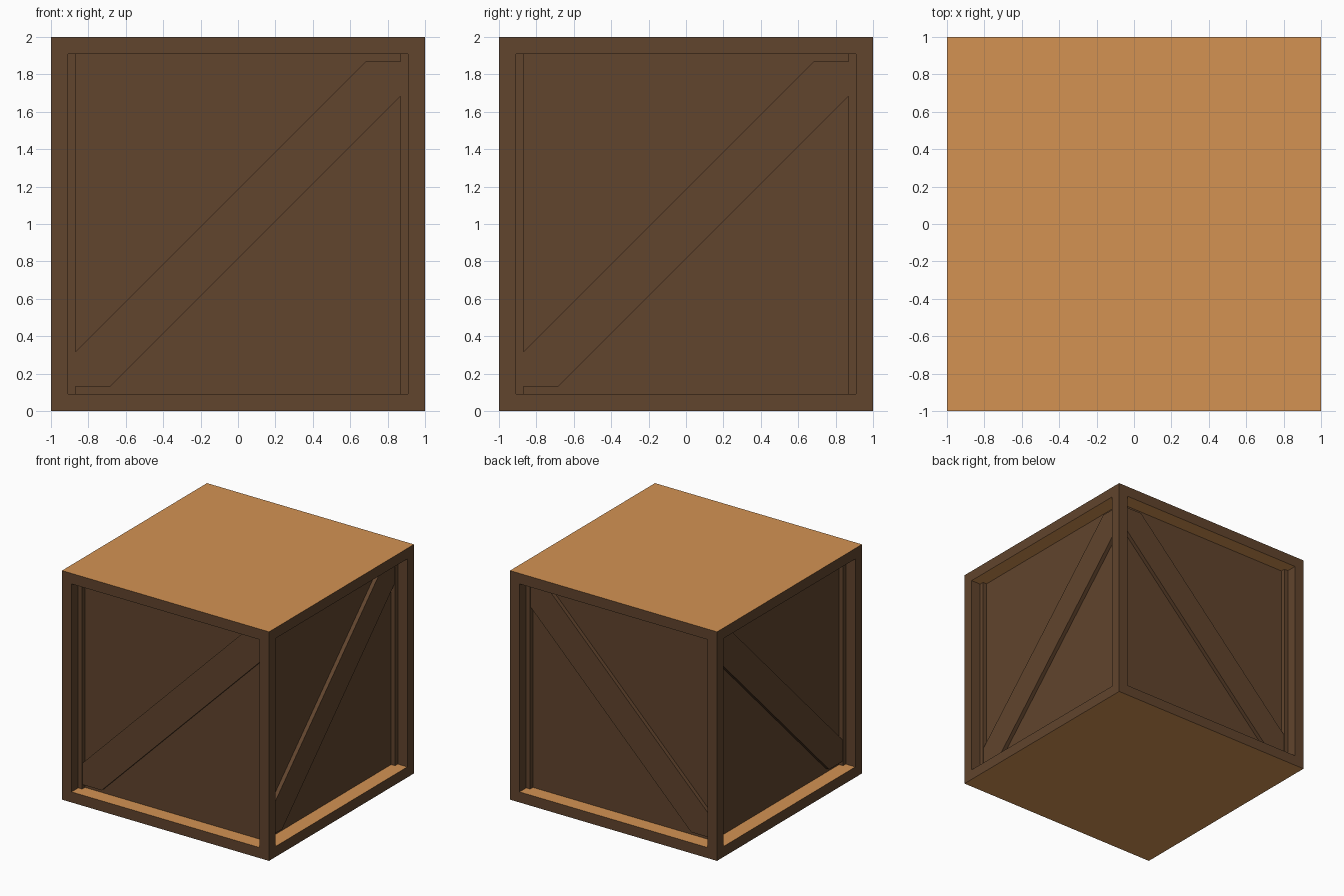
import bpy, bmesh

if "Cube" in bpy.data.objects:
    bpy.data.objects.remove(bpy.data.objects["Cube"])

HALF = 1.0      # half size of the crate
FRAME = 0.13    # frame width and panel recess
INNER = HALF - FRAME
BRACE = 0.035   # brace thickness
CUT = 0.683     # where brace edges meet the frame


def material(name, rgb):
    m = bpy.data.materials.new(name)
    m.diffuse_color = (*rgb, 1)
    m.use_nodes = True
    m.node_tree.nodes["Principled BSDF"].inputs["Base Color"].default_value = m.diffuse_color
    return m


MATS = [material("dark brown wood", (0.119, 0.058, 0.026)),
        material("light orange wood", (0.655, 0.288, 0.086))]


def finish(bm, name):
    """Orient faces, colour the horizontal ones light, and link the object."""
    bmesh.ops.recalc_face_normals(bm, faces=bm.faces)
    bm.normal_update()
    for f in bm.faces:
        f.material_index = int(abs(f.normal.z) > 0.9)
    mesh = bpy.data.meshes.new(name)
    bm.to_mesh(mesh)
    bm.free()
    for m in MATS:
        mesh.materials.append(m)
    obj = bpy.data.objects.new(name, mesh)
    bpy.context.collection.objects.link(obj)
    return obj


# Crate body: a cube whose four sides are inset and pushed in
bm = bmesh.new()
bmesh.ops.create_cube(bm, size=2 * HALF)
bmesh.ops.translate(bm, vec=(0, 0, HALF), verts=bm.verts)
bm.normal_update()
sides = [f for f in bm.faces if abs(f.normal.z) < 0.5]
bmesh.ops.inset_individual(bm, faces=sides, thickness=FRAME)
for f in sides:
    f.normal_update()
    n = f.normal.copy()
    panel = bmesh.ops.extrude_face_region(bm, geom=[f])["geom"]
    verts = [v for v in panel if isinstance(v, bmesh.types.BMVert)]
    bmesh.ops.translate(bm, vec=-n * FRAME, verts=verts)
    if f.is_valid:
        bm.faces.remove(f)
finish(bm, "crate_body")

# Diagonal braces: a strip trimmed to the frame corners (u across, z up)
OUTLINE = [(-INNER, -INNER), (-CUT, -INNER), (INNER, CUT),
           (INNER, INNER), (CUT, INNER), (-INNER, -CUT)]


def brace(name, place):
    bm = bmesh.new()
    back, front = [[bm.verts.new(place(u, d, w + HALF)) for u, w in OUTLINE]
                   for d in (INNER, INNER + BRACE)]
    bm.faces.new(back)
    bm.faces.new(front)
    for i in range(6):
        j = (i + 1) % 6
        bm.faces.new((back[i], back[j], front[j], front[i]))
    finish(bm, name)


for sign, xname, yname in ((1, "right_brace", "back_brace"),
                           (-1, "left_brace", "front_brace")):
    brace(xname, lambda u, d, z: (sign * d, u, z))
    brace(yname, lambda u, d, z: (u, sign * d, z))
